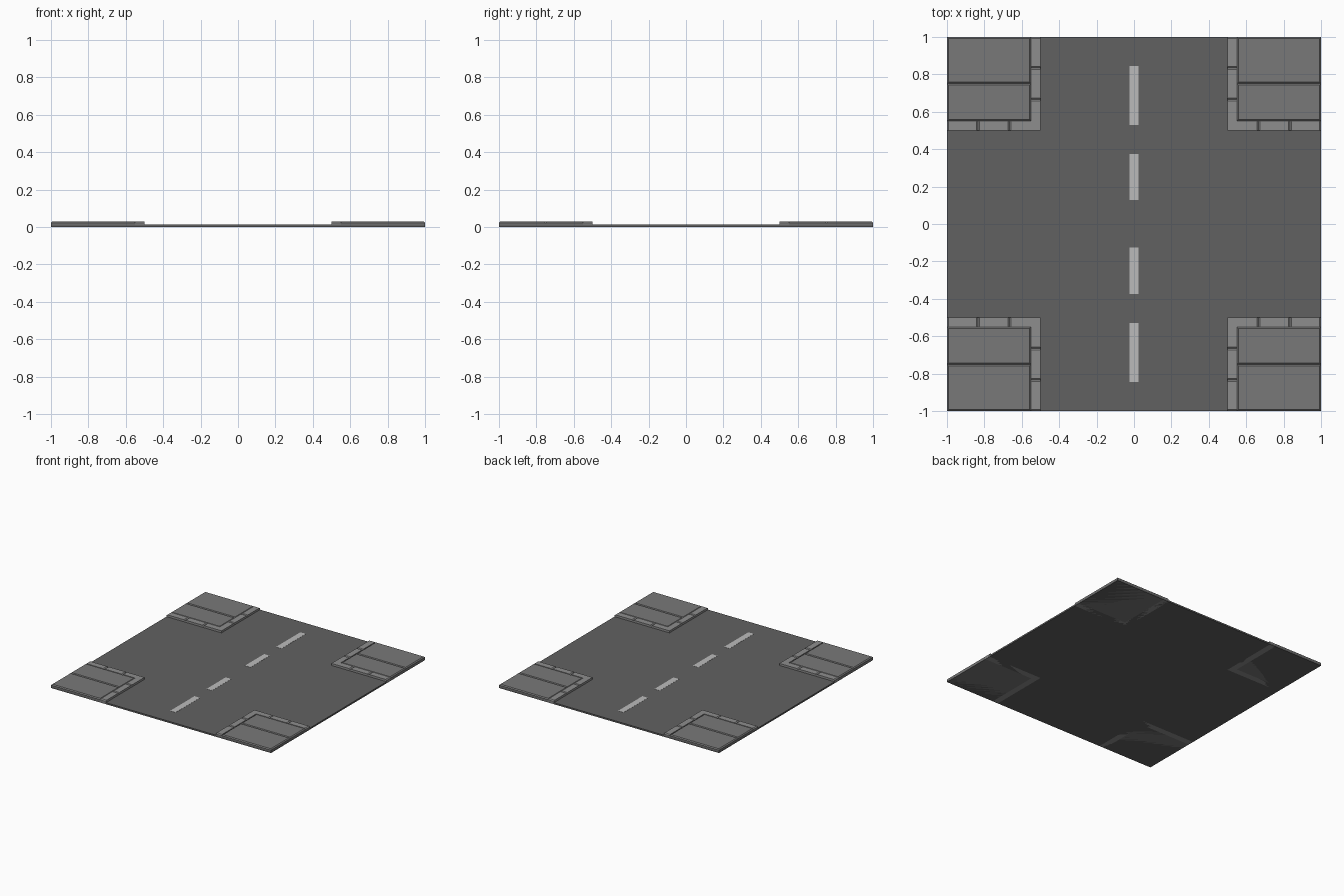
import bpy, bmesh

if "Cube" in bpy.data.objects:
    bpy.data.objects.remove(bpy.data.objects["Cube"])

ROAD_Z, WALK_Z, CH, DROP = 0.013, 0.03, 0.008, 0.007


def grey(name, v):
    m = bpy.data.materials.new(name)
    m.diffuse_color = (v, v, v, 1)
    m.use_nodes = True
    m.node_tree.nodes["Principled BSDF"].inputs["Base Color"].default_value = m.diffuse_color
    return m


def add_prism(bm, rings):
    """Closed solid through stacked outlines of equal point count."""
    loops = [[bm.verts.new(p) for p in ring] for ring in rings]
    n = len(loops[0])
    bm.faces.new(loops[0][::-1])
    bm.faces.new(loops[-1])
    for a, b in zip(loops, loops[1:]):
        for i in range(n):
            j = (i + 1) % n
            bm.faces.new((a[i], a[j], b[j], b[i]))


def rect(x0, x1, y0, y1):
    return [(x0, y0), (x1, y0), (x1, y1), (x0, y1)]


def block(bm, base, top):
    """Paving block: straight sides, then a chamfer to the top outline."""
    add_prism(bm, [[(x, y, z) for x, y in o] for o, z in
                   ((base, 0), (base, WALK_Z - DROP), (top, WALK_Z))])


def finish(name, bm, mat, mirror=False):
    bmesh.ops.recalc_face_normals(bm, faces=bm.faces)
    me = bpy.data.meshes.new(name)
    bm.to_mesh(me)
    bm.free()
    me.materials.append(mat)
    ob = bpy.data.objects.new(name, me)
    bpy.context.collection.objects.link(ob)
    if mirror:
        mod = ob.modifiers.new("mirror", 'MIRROR')
        mod.use_axis = (True, True, False)
        mod.use_mirror_merge = False
    return ob


# Road slab
bm = bmesh.new()
add_prism(bm, [[(x, y, z) for x, y in rect(-1, 1, -1, 1)] for z in (0, ROAD_Z)])
finish("road", bm, grey("asphalt", 0.12))

# Centre line dashes
bm = bmesh.new()
for y0, y1 in ((-0.845, -0.53), (-0.373, -0.125), (0.127, 0.375), (0.53, 0.845)):
    add_prism(bm, [[(x, y, z) for x, y in rect(-0.025, 0.025, y0, y1)]
                   for z in (ROAD_Z - 0.002, ROAD_Z + 0.001)])
finish("lane_dashes", bm, grey("paint", 0.5))

# Pavement slabs, two per corner, all top edges chamfered
bm = bmesh.new()
for y0, y1 in ((0.55, 0.75), (0.75, 1.0)):
    block(bm, rect(0.55, 1, y0, y1),
          rect(0.55 + CH, 1 - CH, y0 + CH, y1 - CH))
finish("pavement_slabs", bm, grey("paving", 0.19), True)

# Kerb stones, chamfered only at their ends, plus the L-shaped corner stone
bm = bmesh.new()
T1, T2 = 0.5 + 0.5 / 3, 0.5 + 1 / 3
for a, b in ((T1, T2), (T2, 1.0)):
    block(bm, rect(a, b, 0.5, 0.55), rect(a + CH, b - CH, 0.5, 0.55))
    block(bm, rect(0.5, 0.55, a, b), rect(0.5, 0.55, a + CH, b - CH))


def corner(e):
    return [(0.5, 0.5), (e, 0.5), (e, 0.55), (0.55, 0.55), (0.55, e), (0.5, e)]


block(bm, corner(T1), corner(T1 - CH))
finish("kerb_stones", bm, grey("kerb", 0.27), True)
